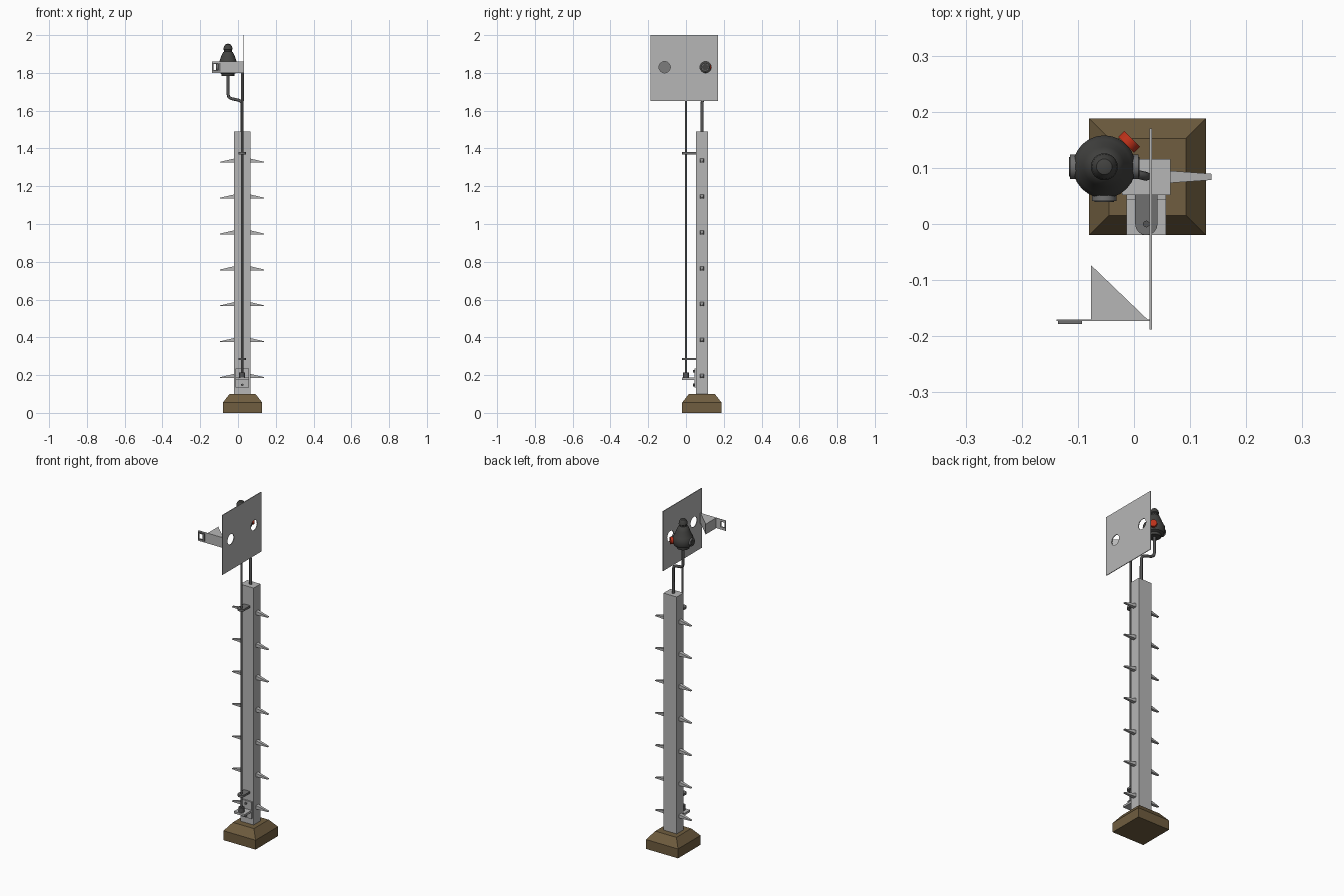
import bpy, bmesh, math
from mathutils import Vector

if "Cube" in bpy.data.objects:
    bpy.data.objects.remove(bpy.data.objects["Cube"], do_unlink=True)


def material(name, r, g, b):
    m = bpy.data.materials.new(name)
    m.use_nodes = True
    m.diffuse_color = (r, g, b, 1)
    m.node_tree.nodes["Principled BSDF"].inputs["Base Color"].default_value = (r, g, b, 1)
    return m


GREY = material("light grey paint", 0.47, 0.47, 0.47)
STEEL = material("mid grey steel", 0.16, 0.16, 0.16)
DARK = material("dark rod", 0.09, 0.09, 0.09)
LAMP = material("lantern black", 0.055, 0.055, 0.052)
BROWN = material("brown footing", 0.16, 0.11, 0.05)
RED = material("red lens", 0.5, 0.03, 0.01)


def finish(name, bm, mat, smooth=False):
    bmesh.ops.recalc_face_normals(bm, faces=bm.faces)
    me = bpy.data.meshes.new(name)
    bm.to_mesh(me)
    bm.free()
    me.materials.append(mat)
    ob = bpy.data.objects.new(name, me)
    bpy.context.collection.objects.link(ob)
    if smooth:
        bpy.ops.object.select_all(action='DESELECT')
        ob.select_set(True)
        bpy.context.view_layer.objects.active = ob
        bpy.ops.object.shade_smooth_by_angle(angle=math.radians(35))
    return ob


def box(name, lo, hi, mat):
    bm = bmesh.new()
    bmesh.ops.create_cube(bm, size=1)
    for v in bm.verts:
        v.co = [l + (h - l) * (c + 0.5) for l, h, c in zip(lo, hi, v.co)]
    return finish(name, bm, mat)


def rod(name, a, b, r, mat, sides=12):
    a, b = Vector(a), Vector(b)
    bm = bmesh.new()
    bmesh.ops.create_cone(bm, cap_ends=True, segments=sides, radius1=r, radius2=r, depth=(b - a).length)
    bm.transform((b - a).to_track_quat('Z', 'Y').to_matrix().to_4x4())
    bmesh.ops.translate(bm, verts=bm.verts, vec=(a + b) / 2)
    return finish(name, bm, mat, True)


def prism(name, outline, z0, z1, mat):
    bm = bmesh.new()
    face = bm.faces.new([bm.verts.new((x, y, z0)) for x, y in outline])
    up = bmesh.ops.extrude_face_region(bm, geom=[face])["geom"]
    bmesh.ops.translate(bm, verts=[g for g in up if isinstance(g, bmesh.types.BMVert)], vec=(0, 0, z1 - z0))
    return finish(name, bm, mat)


def cut(ob, cutter):
    cutter.hide_render = True
    cutter.hide_set(True)
    mod = ob.modifiers.new("opening", 'BOOLEAN')
    mod.operation = 'DIFFERENCE'
    mod.solver = 'EXACT'
    mod.object = cutter
    bpy.context.view_layer.update()
    me = bpy.data.meshes.new_from_object(ob.evaluated_get(bpy.context.evaluated_depsgraph_get()))
    ob.modifiers.clear()
    ob.data = me
    bpy.data.objects.remove(cutter, do_unlink=True)


def taper(ob, axis, limit, center, factors):
    # scale the vertices beyond the limit towards the center
    for v in ob.data.vertices:
        if v.co[axis] > limit:
            v.co = [c + (p - c) * f for p, c, f in zip(v.co, center, factors)]


# Footing
box("footing_block", (-0.08, -0.02, 0), (0.128, 0.188, 0.055), BROWN)
top = box("footing_slope", (-0.08, -0.02, 0.055), (0.128, 0.188, 0.1), BROWN)
taper(top, 2, 0.09, (0.024, 0.084, 0), (0.66, 0.66, 1))

# Post with tapered climbing rungs on both sides
PX, PY = 0.022, 0.084
box("post", (PX - 0.043, 0.052, 0.1), (PX + 0.043, 0.116, 1.49), GREY)
for i in range(7):
    z = 0.185 + i * 0.19
    for side in (-1, 1):
        rung = box("climbing_rung", (0.04, -0.011, 0), (0.116, 0.011, 0.022), GREY)
        taper(rung, 0, 0.1, (0, 0, 0), (1, 0.5, 0.2))
        for v in rung.data.vertices:
            v.co = (PX + side * v.co.x, PY + v.co.y, z + v.co.z)
        if side < 0:
            rung.data.flip_normals()

# Control rod with guide brackets
rod("control_rod", (PX, 0, 0.19), (PX, 0, 1.85), 0.006, DARK)
guide = [(PX + 0.02 * math.cos(t), 0.02 * math.sin(t))
         for t in [math.pi * (1 + k / 8) for k in range(9)]]
guide += [(PX + 0.02, 0.053), (PX - 0.02, 0.053)]
for z in (0.285, 1.375):
    prism("rod_guide", guide, z - 0.006, z + 0.006, STEEL)

# Lower pivot bracket
box("pivot_shelf", (PX - 0.035, -0.02, 0.175), (PX + 0.035, 0.05, 0.187), GREY)
box("pivot_back_plate", (PX - 0.035, 0.044, 0.135), (PX + 0.035, 0.052, 0.235), GREY)
rod("pivot_collar", (PX, 0, 0.187), (PX, 0, 0.215), 0.016, DARK)
for z in (0.148, 0.22):
    rod("pivot_bolt", (PX, 0.036, z), (PX, 0.05, z), 0.007, STEEL, 6)

# Signal board with two round openings
board = box("signal_board", (0.028, -0.188, 1.65), (0.032, 0.17, 2.0), GREY)
for y in (-0.113, 0.104):
    cut(board, rod("opening_cutter", (0, y, 1.83), (0.06, y, 1.83), 0.03, GREY, 24))

# Side arm with a framed window and an angled reflector block
arm = box("side_arm", (-0.138, -0.173, 1.8), (0.03, -0.17, 1.86), GREY)
frame = box("window_frame", (-0.135, -0.178, 1.808), (-0.093, -0.173, 1.853), STEEL)
for part in (arm, frame):
    cut(part, box("window_cutter", (-0.13, -0.2, 1.815), (-0.105, -0.15, 1.846), GREY))
prism("reflector_block", [(-0.077, -0.17), (0.024, -0.17), (-0.077, -0.073)], 1.8, 1.86, GREY)

# Bent lantern pipe
LX, LY, LZ = -0.053, 0.102, 1.83
curve = bpy.data.curves.new("lantern_pipe", 'CURVE')
curve.dimensions = '3D'
curve.bevel_depth = 0.008
curve.bevel_resolution = 2
curve.use_fill_caps = True
path = curve.splines.new('POLY')
points = [(PX, 0.085, 1.48), (PX, 0.085, 1.635), (0.017, 0.086, 1.648), (0.005, 0.089, 1.655),
          (-0.036, 0.098, 1.664), (-0.049, 0.101, 1.672), (LX, LY, 1.69), (LX, LY, 1.79)]
path.points.add(len(points) - 1)
for p, co in zip(path.points, points):
    p.co = (*co, 1)
curve.materials.append(DARK)
bpy.context.collection.objects.link(bpy.data.objects.new("lantern_pipe", curve))

# Lantern body, turned from a profile
profile = [(0, 1.783), (0.034, 1.783), (0.036, 1.797), (0.05, 1.803), (0.056, 1.818), (0.056, 1.842),
           (0.049, 1.856), (0.043, 1.868), (0.036, 1.888), (0.027, 1.908), (0.02, 1.913),
           (0.02, 1.92), (0.024, 1.924), (0.022, 1.938), (0.014, 1.95), (0, 1.955)]
bm = bmesh.new()
verts = [bm.verts.new((LX + r, LY, z)) for r, z in profile]
edges = [bm.edges.new(pair) for pair in zip(verts, verts[1:])]
bmesh.ops.spin(bm, geom=verts + edges, cent=(LX, LY, 0), axis=(0, 0, 1), angle=math.tau, steps=24)
bmesh.ops.remove_doubles(bm, verts=bm.verts, dist=0.0005)
finish("lantern_body", bm, LAMP, True)


# Lens hoods around the lantern and the red lens
def lens(name, angle, r0, r1, radius, mat):
    d = Vector((math.cos(angle), math.sin(angle), 0))
    c = Vector((LX, LY, LZ))
    rod(name, c + d * r0, c + d * r1, radius, mat, 16)


for angle in (0, math.pi, -math.pi / 2):
    lens("lens_hood", angle, 0.04, 0.061, 0.022, STEEL)
    lens("lens_glass", angle, 0.05, 0.063, 0.017, LAMP)
lens("red_lens", math.pi / 4, 0.055, 0.07, 0.02, RED)
